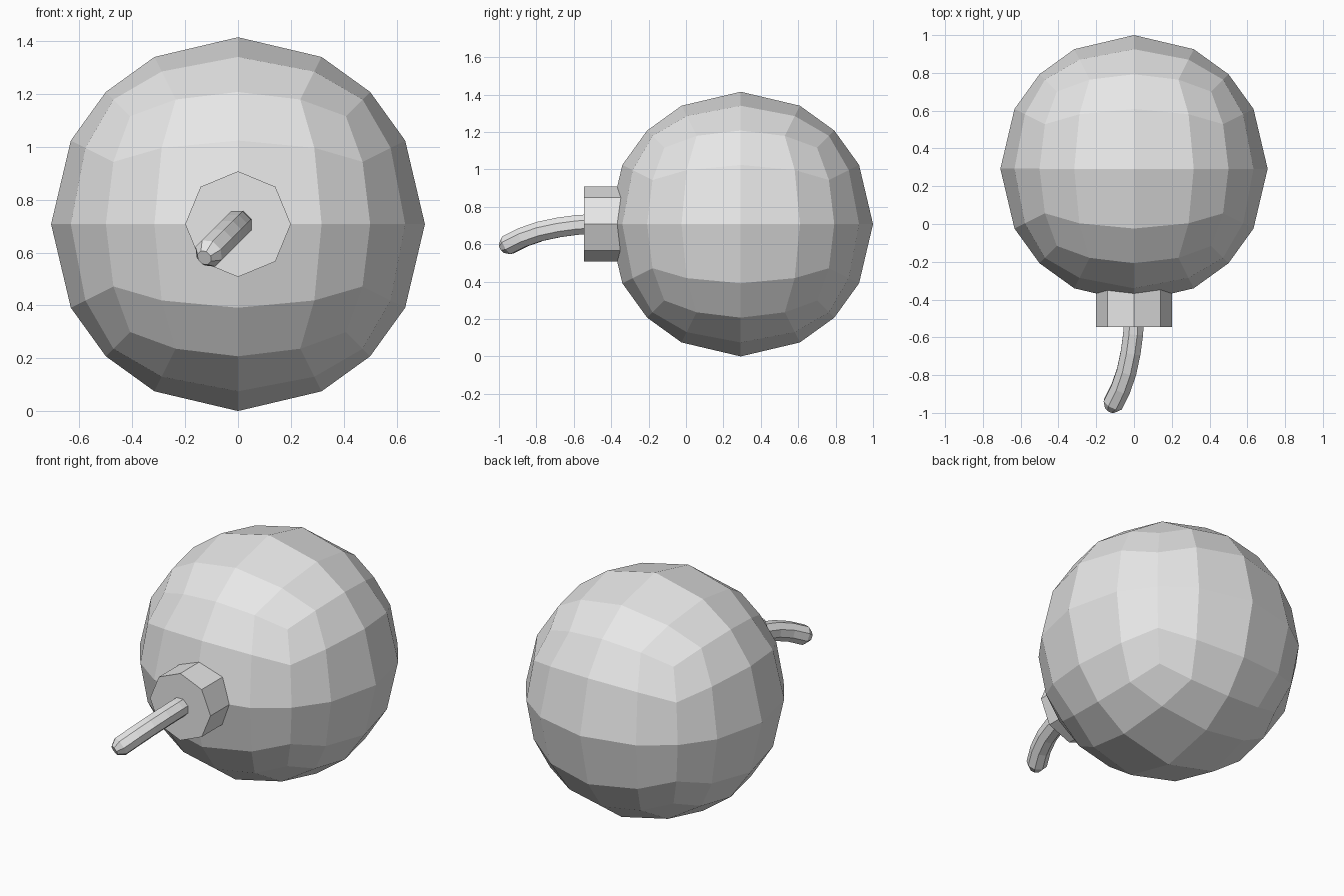
import bpy, bmesh, math
from mathutils import Vector

cube = bpy.data.objects.get("Cube")
if cube:
    bpy.data.objects.remove(cube, do_unlink=True)

R = 0.7075                          # body radius
CENTER = Vector((0, 1 - R, R))

grey = bpy.data.materials.new("plain grey")
grey.diffuse_color = (0.8, 0.8, 0.8, 1)
grey.use_nodes = True
for node in grey.node_tree.nodes:
    if node.type == 'BSDF_PRINCIPLED':
        node.inputs["Base Color"].default_value = (0.8, 0.8, 0.8, 1)


def finish(name, bm):
    bmesh.ops.recalc_face_normals(bm, faces=bm.faces[:])
    mesh = bpy.data.meshes.new(name)
    bm.to_mesh(mesh)
    bm.free()
    mesh.materials.append(grey)
    obj = bpy.data.objects.new(name, mesh)
    bpy.context.scene.collection.objects.link(obj)
    return obj


def loft(name, rings):
    """Join octagonal rings (centre, tangent, radius) and cap both ends."""
    bm = bmesh.new()
    loops = []
    for centre, tangent, radius, offset in rings:
        side = Vector((1, 0, -1)).normalized()       # bend plane normal
        side = tangent.cross(BEND).normalized() if tangent.cross(BEND).length > 0.01 else side
        up = side.cross(tangent).normalized()
        ring = []
        for i in range(8):
            a = math.radians(offset + 45 * i)
            ring.append(bm.verts.new(centre + radius * (math.cos(a) * up + math.sin(a) * side)))
        loops.append(ring)
    for a, b in zip(loops, loops[1:]):
        for i in range(8):
            j = (i + 1) % 8
            bm.faces.new((a[i], a[j], b[j], b[i]))
    bm.faces.new(loops[0])
    bm.faces.new(loops[-1])
    return finish(name, bm)


# Round body: a cube cut 4 x 4 per side, pushed out to a sphere
bm = bmesh.new()
bmesh.ops.create_cube(bm, size=2)
bmesh.ops.subdivide_edges(bm, edges=bm.edges[:], cuts=3, use_grid_fill=True)
for v in bm.verts:
    v.co = CENTER + v.co.normalized() * R
finish("bomb_body", bm)

# Octagonal neck at the front
BEND = Vector((-1, 0, -1)).normalized()
FORWARD = Vector((0, -1, 0))
loft("neck", [(Vector((0, y, R)), FORWARD, 0.2, 0) for y in (-0.3, -0.545)])

# Curved fuse: distance forward, sideways bend, radius
path = [(-0.50, 0.0, 0.057), (-0.58, 0.006, 0.057), (-0.68, 0.025, 0.057),
        (-0.78, 0.055, 0.057), (-0.87, 0.099, 0.057), (-0.952, 0.157, 0.057),
        (-0.983, 0.180, 0.03)]
points = [Vector((0, y, R)) + BEND * d for y, d, r in path]
rings = []
for i, p in enumerate(points):
    if i == 0:
        tangent = FORWARD.copy()
    else:
        tangent = (points[min(i + 1, len(points) - 1)] - points[i - 1]).normalized()
    rings.append((p, tangent, path[i][2], 22.5))
loft("fuse", rings)
